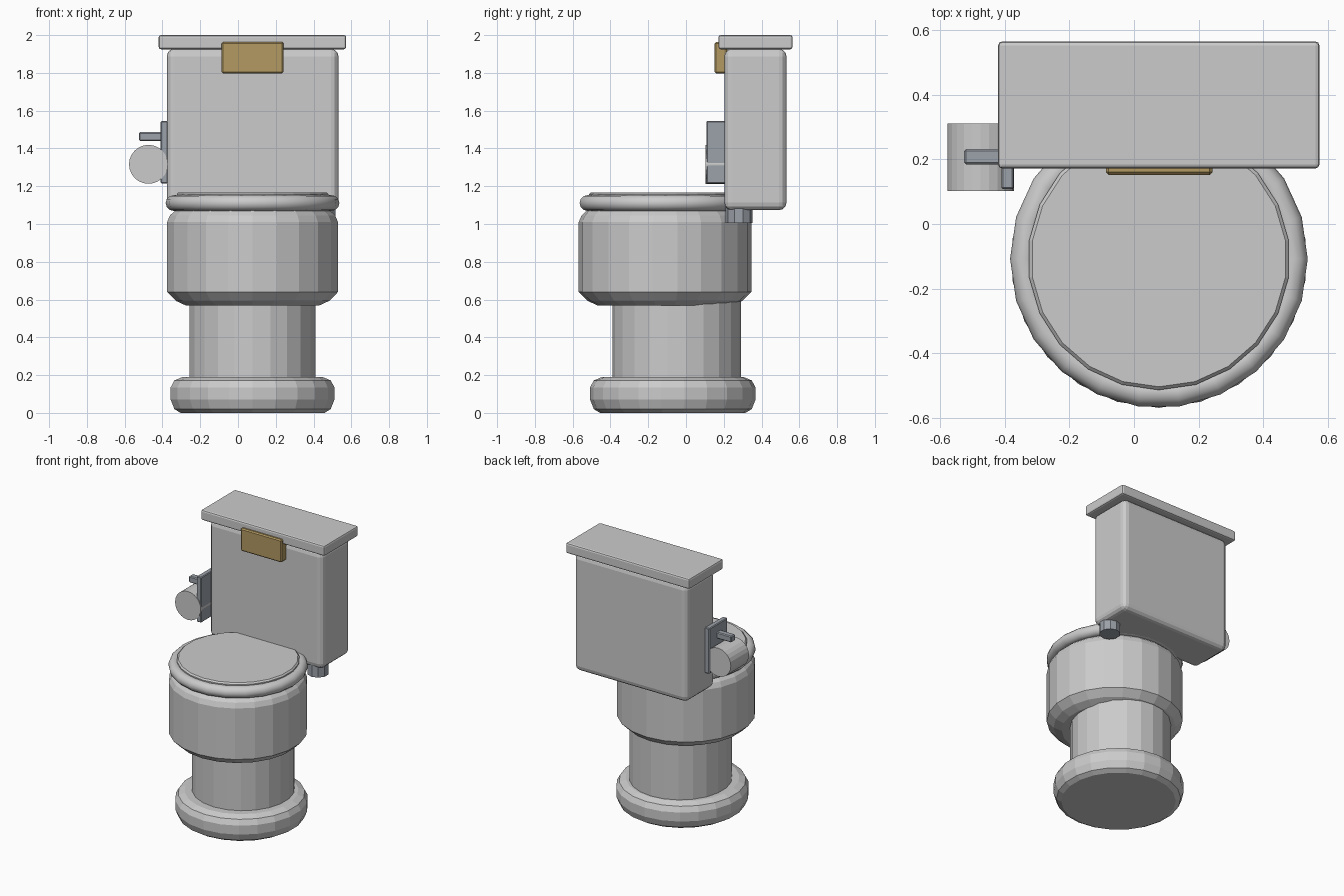
import bpy, bmesh, math
from mathutils import Matrix

if "Cube" in bpy.data.objects:
    bpy.data.objects.remove(bpy.data.objects["Cube"])


def material(name, rgb):
    m = bpy.data.materials.new(name)
    m.diffuse_color = (*rgb, 1)
    m.use_nodes = True
    m.node_tree.nodes["Principled BSDF"].inputs["Base Color"].default_value = m.diffuse_color
    return m


METAL = material("metal_grey", (0.33, 0.36, 0.40))
LID = material("lid_grey", (0.52, 0.54, 0.52))
BRASS = material("brass", (0.45, 0.32, 0.12))


def finish(name, bm, mat=None, smooth=False):
    bmesh.ops.recalc_face_normals(bm, faces=bm.faces)
    me = bpy.data.meshes.new(name)
    bm.to_mesh(me)
    bm.free()
    ob = bpy.data.objects.new(name, me)
    bpy.context.collection.objects.link(ob)
    if mat:
        me.materials.append(mat)
    for p in me.polygons:
        p.use_smooth = smooth
    return ob


def box(name, lo, hi, bevel, segments=1, mat=None):
    bm = bmesh.new()
    bmesh.ops.create_cube(bm, size=1)
    for v in bm.verts:
        v.co = [(a + b) / 2 + c * (b - a) for a, b, c in zip(lo, hi, v.co)]
    ob = finish(name, bm, mat)
    mod = ob.modifiers.new("bevel", 'BEVEL')
    mod.width, mod.segments = bevel, segments
    return ob


def lathe(name, centre, profile, sides=22, mat=None, closed=False, smooth=False,
          phase=math.pi / 2, y_scale=1.0):
    """Revolve (radius, z) points about a vertical axis; cap the ends unless closed."""
    bm = bmesh.new()
    rings = []
    for r, z in profile:
        ring = []
        for i in range(sides):
            a = phase + 2 * math.pi * i / sides
            ring.append(bm.verts.new((centre[0] + r * math.cos(a),
                                      centre[1] + r * math.sin(a) * y_scale, z)))
        rings.append(ring)
    pairs = list(zip(rings, rings[1:]))
    if closed:
        pairs.append((rings[-1], rings[0]))
    else:
        bm.faces.new(rings[0])
        bm.faces.new(rings[-1])
    for a, b in pairs:
        for i in range(sides):
            j = (i + 1) % sides
            bm.faces.new((a[i], a[j], b[j], b[i]))
    return finish(name, bm, mat, smooth)


CX = 0.077

# Foot, pedestal and bowl
lathe("foot", (CX, -0.07),
      [(0.385, 0), (0.418, 0.02), (0.438, 0.07), (0.438, 0.135), (0.418, 0.172), (0.375, 0.19)])
lathe("pedestal", (CX, -0.049), [(0.337, 0.15), (0.337, 0.62)], y_scale=1.012)
lathe("bowl", (CX, -0.111),
      [(0.355, 0.568), (0.41, 0.593), (0.457, 0.64), (0.457, 1.01), (0.442, 1.045), (0.41, 1.075)])

# Rounded seat ring and its closed cover
ring = [(0.417 + 0.043 * math.cos(t), 1.111 + 0.042 * math.sin(t))
        for t in (2 * math.pi * k / 12 for k in range(12))]
lathe("seat", (CX, -0.108), ring, closed=True, smooth=True, phase=0)
lathe("seat_cover", (CX, -0.108),
      [(0.405, 1.09), (0.405, 1.158), (0.395, 1.168)], mat=LID)

# Tank, tank lid and front plaque
box("tank", (-0.377, 0.203, 1.073), (0.532, 0.532, 1.927), 0.04, 3)
box("tank_lid", (-0.42, 0.172, 1.925), (0.573, 0.564, 2.0), 0.012, 2, LID)
box("plaque", (-0.087, 0.152, 1.798), (0.242, 0.22, 1.963), 0.008, 1, BRASS)

# Water connector under one end of the tank
lathe("water_connector", (0.447, 0.28), [(0.072, 1.005), (0.072, 1.10)], 10, METAL)

# Paper holder on the side of the tank
box("holder_plate", (-0.41, 0.108, 1.215), (-0.372, 0.318, 1.545), 0.005, 1, METAL)
box("holder_pin", (-0.525, 0.184, 1.44), (-0.39, 0.231, 1.486), 0.006, 1, METAL)
bm = bmesh.new()
bmesh.ops.create_cone(bm, cap_ends=True, segments=24, radius1=0.103, radius2=0.103, depth=0.208,
                      matrix=Matrix.Translation((-0.474, 0.206, 1.316)) @ Matrix.Rotation(math.pi / 2, 4, 'X'))
finish("paper_roll", bm)
